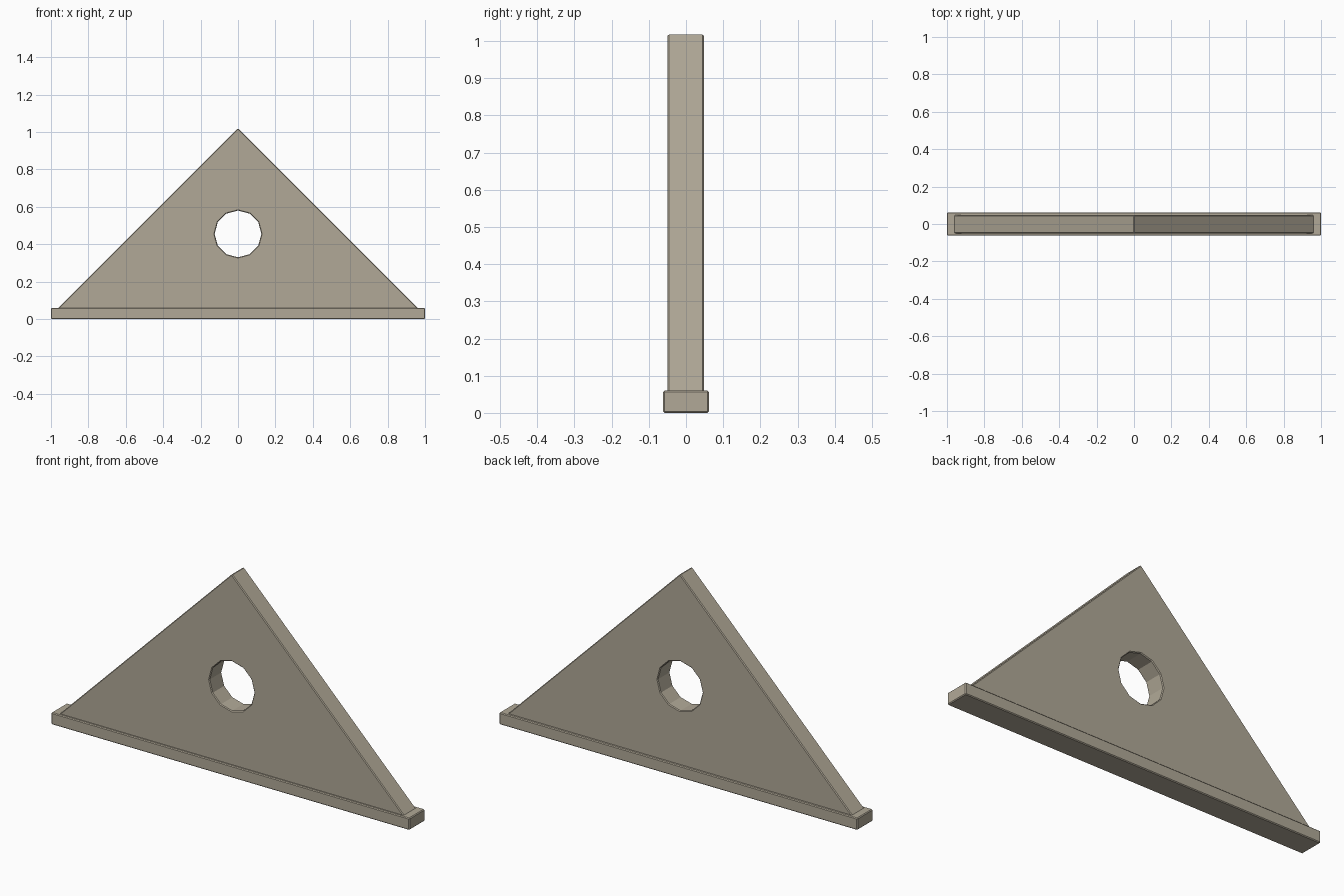
import bpy, bmesh
from math import radians
from mathutils import Matrix

cube = bpy.data.objects.get("Cube")
if cube:
    bpy.data.objects.remove(cube, do_unlink=True)

STONE = (0.44, 0.395, 0.31, 1)
stone = bpy.data.materials.new("warm_grey_stone")
stone.use_nodes = True
stone.diffuse_color = STONE
stone.node_tree.nodes["Principled BSDF"].inputs["Base Color"].default_value = STONE


def add_object(name, bm):
    bmesh.ops.recalc_face_normals(bm, faces=bm.faces)
    mesh = bpy.data.meshes.new(name)
    bm.to_mesh(mesh)
    bm.free()
    mesh.materials.append(stone)
    obj = bpy.data.objects.new(name, mesh)
    bpy.context.collection.objects.link(obj)
    return obj


def add_bevel(obj, width):
    bevel = obj.modifiers.new("worn_edges", "BEVEL")
    bevel.width = width
    bevel.segments = 1
    bevel.limit_method = "ANGLE"
    bevel.angle_limit = radians(40)


# Base rail
bm = bmesh.new()
bmesh.ops.create_cube(bm, size=1)
bmesh.ops.scale(bm, vec=(2, 0.124, 0.06), verts=bm.verts)
bmesh.ops.translate(bm, vec=(0, 0, 0.03), verts=bm.verts)
add_bevel(add_object("base_rail", bm), 0.004)

# Triangular gable panel, its foot set into the rail
FRONT, BACK = -0.05, 0.048
bm = bmesh.new()
outline = [(-0.965, 0.055), (0.965, 0.055), (0, 1.02)]
face = bm.faces.new([bm.verts.new((x, FRONT, z)) for x, z in outline])
extruded = bmesh.ops.extrude_face_region(bm, geom=[face])["geom"]
bmesh.ops.translate(bm, vec=(0, BACK - FRONT, 0),
                    verts=[v for v in extruded if isinstance(v, bmesh.types.BMVert)])
panel = add_object("gable_panel", bm)

# Twelve-sided round window cut through the panel
bm = bmesh.new()
bmesh.ops.create_cone(bm, cap_ends=True, segments=12, radius1=0.125, radius2=0.125,
                      depth=0.4,
                      matrix=Matrix.Translation((0, 0, 0.455)) @ Matrix.Rotation(radians(90), 4, "X"))
cutter = add_object("window_cutter", bm)
cutter.hide_render = True
cutter.hide_viewport = True
cutter.display_type = "WIRE"
cut = panel.modifiers.new("round_window", "BOOLEAN")
cut.operation = "DIFFERENCE"
cut.solver = "EXACT"
cut.object = cutter
add_bevel(panel, 0.004)
